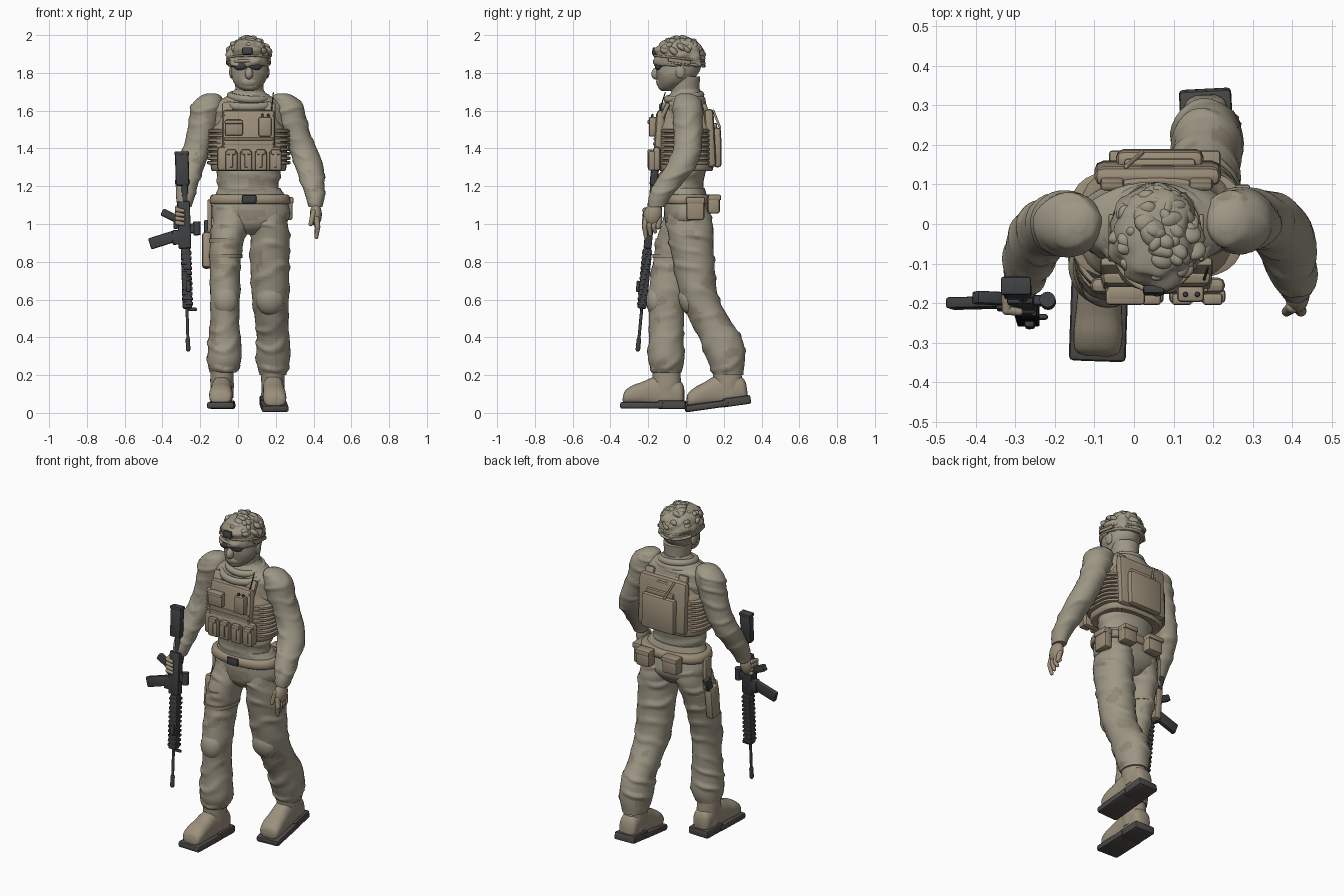
import bpy, bmesh, random
from math import sin, cos, pi, radians
from mathutils import Matrix, Vector, Euler, noise

random.seed(4)

def material(name, rgb):
    m = bpy.data.materials.new(name)
    m.diffuse_color = (*rgb, 1)
    return m

CLOTH = material("cloth", (.34, .31, .235))
PATCH = material("camouflage_patch", (.29, .245, .18))
GEAR = material("webbing", (.33, .27, .19))
BOOT = material("boot_suede", (.33, .28, .205))
DARK = material("gun_metal", (.05, .052, .056))
SOLE = material("rubber", (.075, .07, .065))
I4 = Matrix.Identity(4)

def finish(name, bm, mat, M=I4, angle=40, camo=False):
    bmesh.ops.recalc_face_normals(bm, faces=bm.faces)
    bm.transform(M)
    me = bpy.data.meshes.new(name)
    if camo:
        for f in bm.faces:
            f.material_index = int(noise.noise(f.calc_center_median() * 11) > .36)
    bm.to_mesh(me)
    bm.free()
    me.materials.append(mat)
    if camo:
        me.materials.append(PATCH)
    me.shade_smooth()
    me.set_sharp_from_angle(angle=radians(angle))
    ob = bpy.data.objects.new(name, me)
    bpy.context.collection.objects.link(ob)
    return ob

def catmull(a, b, c, d, t):
    return [.5 * (2*q + (r-p)*t + (2*p-5*q+4*r-s)*t*t + (3*q-p-3*r+s)*t**3)
            for p, q, r, s in zip(a, b, c, d)]

def loft(name, rows, mat=CLOTH, sub=8, n=32, fold=0, freq=60, lump=0, sq=1, axis='z', M=I4, camo=False):
    """Rows are (x, y, z, r1, r2); folds are slanted ridges, sq < 1 squares the section."""
    pts, L = [], len(rows)
    for i in range(L - 1):
        for k in range(sub):
            pts.append(catmull(rows[max(i-1, 0)], rows[i], rows[i+1], rows[min(i+2, L-1)], k / sub))
    pts.append(rows[-1])
    bm, rings = bmesh.new(), []
    for x, y, z, r1, r2 in pts:
        ring = []
        for k in range(n):
            a = 2 * pi * k / n
            c, s = cos(a), sin(a)
            c, s = abs(c)**sq * (1 if c > 0 else -1), abs(s)**sq * (1 if s > 0 else -1)
            g = 1
            if fold:
                w = sin(z*freq + 2*cos(a + z*5) + 3*noise.noise(Vector((c*.8, s*.8, z*5))))
                patchy = min(1, max(.1, .6 + 1.2*noise.noise(Vector((c + 3, s, z*7)))))
                g += fold * patchy * (max(0, w)**2 - .4)
            if lump:
                g += lump * noise.noise(Vector((x + r1*c, y + r2*s, z)) * 24)
            co = (x + r1*c*g, y + r2*s*g, z) if axis == 'z' else (x + r1*c*g, y, z + r2*s*g)
            ring.append(bm.verts.new(co))
        rings.append(ring)
    for A, B in zip(rings, rings[1:]):
        for k in range(n):
            bm.faces.new((A[k], A[(k+1) % n], B[(k+1) % n], B[k]))
    bm.faces.new(rings[0])
    bm.faces.new(rings[-1])
    return finish(name, bm, mat, M, 60, camo)

def box(name, c, size, mat=GEAR, bev=.008, rot=(0, 0, 0), M=I4):
    bm = bmesh.new()
    bmesh.ops.create_cube(bm, size=1, matrix=Matrix.Diagonal((*size, 1)))
    bmesh.ops.bevel(bm, geom=bm.edges[:], offset=min(bev, min(size) * .45), segments=2, profile=.5, affect='EDGES')
    R = Euler([radians(v) for v in rot]).to_matrix().to_4x4()
    return finish(name, bm, mat, M @ Matrix.Translation(c) @ R)

def ball(name, c, r, mat=CLOTH, rot=(0, 0, 0)):
    bm = bmesh.new()
    bmesh.ops.create_uvsphere(bm, u_segments=20, v_segments=12, radius=1)
    R = Euler([radians(v) for v in rot]).to_matrix().to_4x4()
    return finish(name, bm, mat, Matrix.Translation(c) @ R @ Matrix.Diagonal((*r, 1)), 180)

def rod(name, p, q, r0, r1, mat=CLOTH, M=I4, cap=True):
    p, q = Vector(p), Vector(q)
    bm = bmesh.new()
    R = (q - p).to_track_quat('Z', 'Y').to_matrix().to_4x4()
    bmesh.ops.create_cone(bm, cap_ends=True, segments=14, radius1=r0, radius2=r1, depth=(q-p).length,
                          matrix=Matrix.Translation((p + q) / 2) @ R)
    if cap:
        for c, r in ((p, r0), (q, r1)):
            bmesh.ops.create_uvsphere(bm, u_segments=12, v_segments=8, radius=r, matrix=Matrix.Translation(c))
    return finish(name, bm, mat, M)

def hoop(name, c, rx, ry, tube, mat=CLOTH, rot=(0, 0, 0)):
    bpy.ops.mesh.primitive_torus_add(major_segments=40, minor_segments=10, major_radius=1, minor_radius=tube / rx,
                                     location=c, rotation=[radians(v) for v in rot])
    ob = bpy.context.object
    ob.name = name
    ob.scale = (rx, ry, rx)
    ob.data.materials.append(mat)
    ob.data.shade_smooth()

# Head, face and eyewear
loft("head", [(.058, -.1, 1.705, .025, .03), (.058, -.09, 1.72, .055, .056), (.06, -.065, 1.755, .085, .088),
              (.062, -.045, 1.8, .098, .112), (.06, -.035, 1.86, .1, .122)], camo=True)
loft("neck", [(.06, -.005, 1.62, .085, .085), (.06, -.005, 1.7, .074, .076), (.06, -.01, 1.78, .08, .085)], fold=.03)
ball("nose", (.058, -.158, 1.797), (.022, .025, .032), rot=(-15, 0, 0))
ball("mouth", (.058, -.132, 1.753), (.045, .026, .03))
for s in (-1, 1):
    ball("ear", (.06 + s*.094, -.03, 1.805), (.013, .026, .034))
    ball("lens", (.052 + s*.038, -.147, 1.835), (.037, .017, .02), DARK, (0, s*6, s*14))
    rod("glasses_arm", (.055 + s*.072, -.135, 1.84), (.06 + s*.1, -.03, 1.84), .005, .005, DARK)
box("glasses_bridge", (.052, -.16, 1.842), (.03, .01, .01), DARK)

# Helmet with lumpy scrim cover
loft("helmet", [(.056, -.035, 1.832, .1, .12), (.056, -.035, 1.845, .111, .132), (.056, -.037, 1.9, .11, .131),
                (.056, -.035, 1.945, .093, .112), (.056, -.03, 1.974, .06, .075), (.056, -.03, 1.984, .01, .01)],
     n=48, lump=.2, camo=True)
hoop("helmet_rim", (.056, -.035, 1.85), .109, .131, .008, CLOTH, (-6, 0, 0))
hoop("helmet_band", (.056, -.036, 1.878), .111, .132, .006, GEAR, (-6, 0, 0))
for i in range(46):
    a, e = random.uniform(0, 2*pi), random.uniform(.3, 1.5)
    ball("scrim_lump", (.056 + .104*cos(a)*cos(e), -.033 + .124*sin(a)*cos(e), 1.872 + .108*sin(e)),
         [random.uniform(.014, .034) for _ in range(2)] + [random.uniform(.014, .02)], CLOTH,
         (random.uniform(-40, 40), random.uniform(-30, 30), random.uniform(0, 180)))
box("helmet_mount", (.05, -.168, 1.915), (.055, .022, .04), DARK, rot=(-12, 0, 0))
for s in (-1, 1):
    box("helmet_rail", (.056 + s*.114, -.035, 1.862), (.012, .12, .02), GEAR, .004, (-8, 0, 0))

# Torso, collar and pelvis
loft("torso", [(.06, -.01, 1.14, .175, .112), (.055, -.015, 1.2, .162, .106), (.055, -.01, 1.3, .175, .12), (.055, 0, 1.45, .19, .13),
               (.055, 0, 1.58, .2, .118), (.055, 0, 1.635, .185, .108), (.057, 0, 1.67, .13, .092), (.058, 0, 1.695, .09, .08),
               (.06, 0, 1.715, .075, .075)], fold=.06, freq=70, camo=True)
hoop("collar_lower", (.058, -.02, 1.638), .13, .108, .022, CLOTH, (10, 0, 0))
hoop("collar_upper", (.058, -.01, 1.672), .098, .09, .02, CLOTH, (8, 4, 0))
loft("pelvis", [(.06, -.01, 1.19, .165, .108), (.065, 0, 1.12, .198, .118), (.067, .008, 1.03, .205, .122),
                (.06, .005, .98, .15, .1), (.057, .005, .945, .06, .06)], fold=.02, camo=True)

# Legs: right leg forward, left leg trailing
loft("right_leg", [(-.025, .0, 1.1, .1, .1), (-.038, -.01, 1.0, .1, .122), (-.055, -.03, .93, .093, .125), (-.068, -.062, .8, .083, .115),
                   (-.068, -.1, .62, .08, .1), (-.07, -.103, .5, .077, .093), (-.072, -.105, .38, .088, .094),
                   (-.072, -.105, .28, .091, .098), (-.078, -.1, .215, .073, .08)], sub=13, fold=.1, freq=54, camo=True)
loft("left_leg", [(.155, .01, 1.1, .1, .1), (.162, .02, 1.0, .104, .124), (.17, .025, .93, .106, .12), (.168, .04, .8, .106, .112),
                  (.172, .07, .62, .1, .102), (.178, .122, .5, .09, .107), (.185, .185, .39, .088, .116),
                  (.186, .21, .29, .092, .104), (.186, .224, .2, .072, .082)], sub=13, fold=.1, freq=54, camo=True)
ball("right_knee_pad", (-.065, -.16, .595), (.066, .052, .08))
ball("left_knee_pad", (.17, .012, .595), (.075, .05, .08), rot=(15, 0, 0))

# Boots
feet = {"right": Matrix.Translation((-.087, -.172, .02)) @ Matrix.Rotation(radians(-2), 4, 'Z'),
        "left": Matrix.Translation((.188, .172, .025)) @ Matrix.Rotation(radians(8), 4, 'X') @ Matrix.Rotation(radians(3), 4, 'Z')}
for side, M in feet.items():
    box(side + "_sole", (0, -.06, .02), (.144, .23, .036), SOLE, .012, M=M)
    box(side + "_heel", (0, .098, .023), (.132, .15, .046), SOLE, .01, M=M)
    loft(side + "_boot_foot", [(0, -.162, .05, .03, .015), (0, -.15, .062, .055, .036), (0, -.11, .074, .062, .052), (0, -.06, .082, .059, .062),
                               (0, -.01, .09, .056, .076), (0, .03, .09, .056, .085), (0, .09, .09, .058, .085),
                               (0, .145, .08, .052, .066), (0, .162, .075, .03, .04)], BOOT, 5, axis='y', sq=.82, M=M)
    loft(side + "_boot_shaft", [(0, .072, .06, .06, .08), (0, .07, .13, .062, .076), (0, .068, .24, .062, .075)], BOOT, 6, fold=.05, M=M)
    for i in range(4):
        rod("boot_lace", (-.03, -.05 + i*.02, .132 + i*.01), (.03, -.045 + i*.02, .132 + i*.01), .006, .006, BOOT, M)

# Arms
loft("left_arm", [(.235, 0, 1.692, .02, .02), (.24, .004, 1.677, .055, .055), (.26, .008, 1.63, .085, .08), (.28, .01, 1.55, .084, .08),
                  (.315, .012, 1.46, .077, .076), (.35, .002, 1.38, .076, .077), (.378, -.03, 1.3, .076, .082),
                  (.395, -.09, 1.22, .064, .076), (.408, -.135, 1.15, .053, .062), (.41, -.155, 1.09, .036, .045)],
     sub=9, fold=.1, freq=70, camo=True)
loft("right_arm", [(-.14, 0, 1.692, .02, .02), (-.145, .002, 1.677, .055, .055), (-.163, .002, 1.63, .085, .08), (-.178, 0, 1.55, .082, .08),
                   (-.2, -.003, 1.46, .076, .076), (-.225, -.015, 1.38, .074, .076), (-.25, -.045, 1.3, .072, .08),
                   (-.268, -.09, 1.22, .062, .073), (-.278, -.13, 1.15, .052, .06), (-.283, -.15, 1.09, .036, .045)],
     sub=9, fold=.1, freq=70, camo=True)

# Gloved hands
ball("left_palm", (.412, -.175, 1.05), (.032, .048, .062), GEAR, (-15, 0, 0))
for i in range(4):
    y, t = -.212 + i*.024, (.93, .945, .96, .985)[i]
    rod("left_finger", (.415, y, 1.03), (.422, y - .008, .985), .015, .014, GEAR)
    rod("left_fingertip", (.422, y - .008, .985), (.415, y, t), .014, .01, GEAR)
rod("left_thumb", (.4, -.21, 1.06), (.385, -.222, 1.0), .016, .012, GEAR)
ball("right_palm", (-.295, -.162, 1.06), (.036, .035, .06), GEAR, (-10, 0, 0))
for i in range(4):
    rod("right_finger", (-.322, -.165, 1.085 - i*.023), (-.322, -.218, 1.075 - i*.023), .013, .012, GEAR)
    rod("right_fingertip", (-.322, -.218, 1.075 - i*.023), (-.29, -.222, 1.07 - i*.023), .012, .01, GEAR)

# Armoured vest with side webbing, straps and pouches
loft("vest_shell", [(.056, 0, 1.285, .18, .128), (.056, 0, 1.3, .2, .145), (.056, 0, 1.48, .2, .148), (.056, 0, 1.54, .165, .145),
                    (.056, 0, 1.6, .145, .122), (.056, 0, 1.625, .12, .1)], GEAR, 5, sq=.65)
for i in range(8):
    z = 1.315 + i*.024
    loft("side_webbing", [(.057, 0, z, .212, .135), (.057, 0, z + .003, .221, .142), (.057, 0, z + .015, .221, .142), (.057, 0, z + .019, .212, .135)],
         GEAR, 1, sq=.6)
box("front_plate", (.057, -.142, 1.445), (.28, .05, .32), bev=.025, rot=(-4, 0, 0))
box("front_lower_panel", (.06, -.155, 1.345), (.34, .04, .13), bev=.018)
box("back_plate", (.06, .128, 1.455), (.32, .05, .31), bev=.025, rot=(3, 0, 0))
box("back_pack", (.065, .165, 1.405), (.22, .045, .21), bev=.018, rot=(1, 0, 0))
box("pack_flap", (.065, .15, 1.52), (.18, .03, .03))
box("drag_handle", (.06, .138, 1.585), (.09, .02, .02))
rod("pack_cord", (-.02, .145, 1.6), (.02, .18, 1.51), .006, .006, GEAR)
for s in (-1, 1):
    box("strap_front", (.057 + s*.112, -.112, 1.6), (.06, .025, .09), bev=.01, rot=(-24, 0, 0))
    box("strap_back", (.057 + s*.112, .106, 1.6), (.06, .025, .08), bev=.01, rot=(18, 0, 0))
for i in range(4):
    x = -.035 + i*.078
    box("magazine_pouch", (x, -.182, 1.335), (.064, .036, .105), bev=.01)
    box("magazine_flap", (x, -.19, 1.38), (.05, .03, .03))
    box("pouch_tab", (x, -.201, 1.34), (.016, .008, .08), bev=.003)
for z in (1.425, 1.45, 1.575):
    box("chest_webbing", (.057, -.17 + (z - 1.42)*.12, z), (.26, .01, .014), bev=.003)
box("admin_pouch", (-.022, -.176, 1.51), (.095, .04, .085), bev=.01)
box("admin_flap", (-.022, -.184, 1.54), (.099, .04, .022))
box("radio_pouch", (.143, -.176, 1.515), (.068, .042, .105), bev=.01)
for x in (.13, .16):
    rod("radio_knob", (x, -.178, 1.56), (x, -.178, 1.578), .007, .006, DARK)
rod("radio_antenna", (.172, -.155, 1.55), (.187, -.11, 1.695), .004, .003, DARK)

# Belt, belt pouches and holster
loft("belt", [(.063, 0, 1.105, .2, .118), (.063, 0, 1.112, .214, .134), (.063, 0, 1.15, .208, .132), (.063, 0, 1.157, .19, .112)],
     GEAR, 2, sq=.85)
box("buckle", (.06, -.137, 1.132), (.075, .018, .045), DARK)
box("side_pouch", (.262, .05, 1.08), (.055, .095, .12), bev=.014)
box("side_pouch_flap", (.266, .05, 1.125), (.056, .1, .035))
for x, w in ((.17, .09), (-.01, .1)):
    box("rear_pouch", (x, .147, 1.105), (w, .065, .1), bev=.014)
    box("rear_pouch_flap", (x, .152, 1.14), (w + .006, .068, .03))
box("holster_hanger", (-.15, .01, 1.04), (.025, .06, .18))
box("holster", (-.165, -.02, .86), (.05, .085, .19), bev=.016, rot=(-6, 0, 0))
box("pistol_grip", (-.165, .02, .975), (.028, .045, .09), DARK, rot=(-20, 0, 0))
for z in (.82, .9):
    loft("thigh_strap", [(-.065, -.052 - (.85 - z)*.2, z, .088, .119), (-.065, -.052 - (.85 - z)*.2, z + .022, .088, .119)], GEAR, 1)

# Rifle hanging muzzle down
G = Matrix.Translation((-.283, -.197, .945)) @ Euler((radians(-5.4), radians(-1.6), 0)).to_matrix().to_4x4()
def gun(name, c, size, rot=(0, 0, 0), bev=.006):
    box("rifle_" + name, c, size, DARK, bev, rot, G)
gun("stock", (-.003, 0, .348), (.072, .042, .18), bev=.012)
gun("butt_pad", (-.003, 0, .43), (.076, .046, .02))
rod("rifle_buffer_tube", (.008, 0, .18), (.008, 0, .28), .017, .017, DARK, G)
gun("receiver", (0, 0, .05), (.066, .042, .25))
gun("magazine_well", (-.04, 0, -.015), (.05, .04, .075))
gun("magazine", (-.116, 0, -.026), (.145, .028, .06), (0, -16, 0))
gun("grip", (-.072, 0, .1), (.1, .032, .038), (0, 28, 0))
gun("trigger_guard", (-.045, 0, .055), (.025, .012, .05))
gun("handguard", (.004, 0, -.235), (.05, .048, .32), bev=.01)
for i in range(11):
    gun("rail_rib", (.006, 0, -.1 - i*.027), (.056, .053, .015), bev=.003)
rod("rifle_barrel", (.002, 0, -.39), (.002, 0, -.6), .008, .008, DARK, G)
rod("rifle_muzzle", (.002, 0, -.56), (.002, 0, -.612), .012, .012, DARK, G)
gun("front_sight", (.032, 0, -.4), (.045, .014, .018))
gun("optic_mount", (.045, 0, .03), (.03, .025, .05))
rod("rifle_optic", (.066, 0, -.005), (.066, 0, .065), .02, .02, DARK, G, False)
gun("light", (.012, -.03, -.28), (.025, .02, .06))
